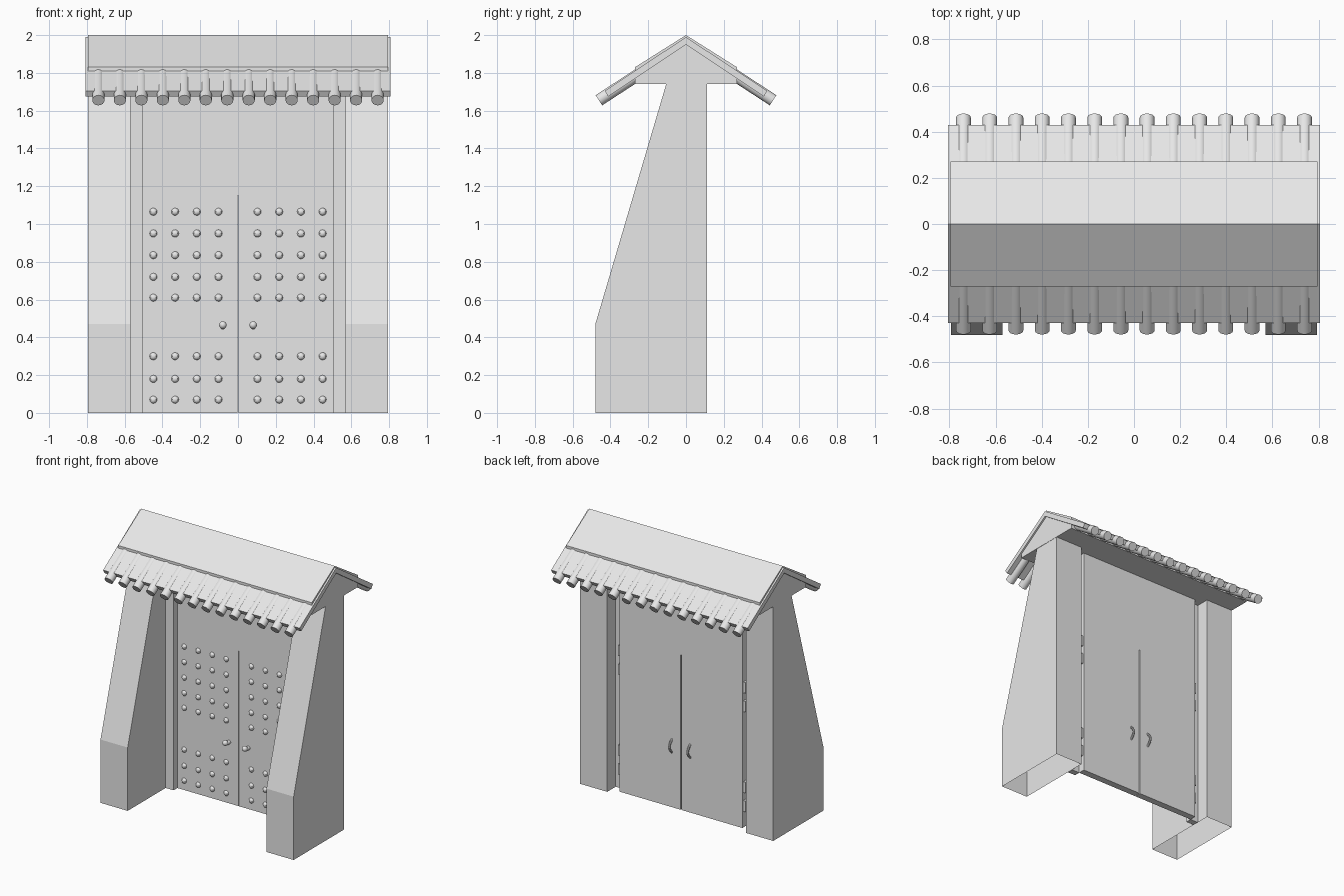
import bpy, bmesh, math
from mathutils import Vector, Matrix

cube = bpy.data.objects.get("Cube")
if cube:
    bpy.data.objects.remove(cube, do_unlink=True)

COLOUR = (0.8, 0.8, 0.8, 1)
grey = bpy.data.materials.new("pale_grey")
grey.use_nodes = True
grey.diffuse_color = COLOUR
grey.node_tree.nodes["Principled BSDF"].inputs["Base Color"].default_value = COLOUR


def finish(name, bm, smooth=False):
    bmesh.ops.recalc_face_normals(bm, faces=bm.faces)
    mesh = bpy.data.meshes.new(name)
    bm.to_mesh(mesh)
    bm.free()
    obj = bpy.data.objects.new(name, mesh)
    bpy.context.collection.objects.link(obj)
    mesh.materials.append(grey)
    if smooth:
        bpy.ops.object.select_all(action="DESELECT")
        obj.select_set(True)
        bpy.context.view_layer.objects.active = obj
        bpy.ops.object.shade_smooth_by_angle(angle=math.radians(40))
    return obj


def extrude_profile(name, profile, x0, x1, open_bottom=False):
    """Sweep a y-z outline along x."""
    bm = bmesh.new()
    face = bm.faces.new([bm.verts.new((x0, y, z)) for y, z in profile])
    new = bmesh.ops.extrude_face_region(bm, geom=[face], use_keep_orig=True)["geom"]
    bmesh.ops.translate(bm, vec=(x1 - x0, 0, 0),
                        verts=[g for g in new if isinstance(g, bmesh.types.BMVert)])
    obj_faces = [f for f in bm.faces if all(abs(v.co.z) < 1e-5 for v in f.verts)]
    bmesh.ops.recalc_face_normals(bm, faces=bm.faces)
    if open_bottom:
        bmesh.ops.delete(bm, geom=obj_faces, context="FACES")
    return finish(name, bm)


def box(name, x0, x1, y0, y1, z0, z1):
    return extrude_profile(name, [(y0, z0), (y1, z0), (y1, z1), (y0, z1)], x0, x1)


def add_rod(bm, start, end, radius, sides):
    a, b = Vector(start), Vector(end)
    turn = (b - a).to_track_quat("Z", "Y").to_matrix().to_4x4()
    bmesh.ops.create_cone(bm, cap_ends=True, segments=sides, radius1=radius, radius2=radius,
                          depth=(b - a).length, matrix=Matrix.Translation((a + b) / 2) @ turn)


def add_ball(bm, centre, size, u=12, v=8):
    bmesh.ops.create_uvsphere(bm, u_segments=u, v_segments=v, radius=1,
                              matrix=Matrix.Translation(centre) @ Matrix.Diagonal((*size, 1)))


DOOR_FRONT, DOOR_BACK, LEAF_TOP = 0.01, 0.06, 1.15

for side, s in (("left", 1), ("right", -1)):
    # Buttressed pillar, open underneath, and the slim post beside the door
    buttress = [(-0.48, 0), (0.11, 0), (0.11, 1.74), (-0.105, 1.74), (-0.48, 0.47)]
    extrude_profile(side + "_pillar", buttress, s * 0.57, s * 0.793, open_bottom=True)
    box(side + "_door_post", s * 0.505, s * 0.57, -0.035, DOOR_FRONT, 0, 1.74)
    # Door leaf
    box(side + "_door_leaf", s * 0.003, s * 0.505, DOOR_FRONT, DOOR_BACK, 0, LEAF_TOP)

    # Hinges
    for i, z in enumerate((0.12, 0.26, 0.86, 1.0)):
        box(f"{side}_hinge_{i + 1}", s * 0.503, s * 0.522, 0.01, 0.05, z, z + 0.08)

    # Rows of door studs
    bm = bmesh.new()
    for z in (0.07, 0.18, 0.3, 0.61, 0.72, 0.835, 0.95, 1.065):
        for i in range(4):
            add_ball(bm, (s * (0.103 + 0.115 * i), DOOR_FRONT, z), (0.02, 0.016, 0.02), 8, 6)
    finish(side + "_door_studs", bm, True)

    # Front knob on a short stem
    bm = bmesh.new()
    add_rod(bm, (s * 0.08, DOOR_FRONT, 0.455), (s * 0.08, -0.025, 0.455), 0.014, 12)
    add_ball(bm, (s * 0.08, -0.035, 0.465), (0.02, 0.02, 0.02))
    finish(side + "_door_knob", bm, True)

    # Bowed pull handle on the back
    bm = bmesh.new()
    bow = [(s * 0.075, DOOR_BACK - 0.005 + 0.035 * math.sin(math.pi * i / 6), 0.405 + 0.1 * i / 6)
           for i in range(7)]
    for a, b in zip(bow, bow[1:]):
        add_rod(bm, a, b, 0.008, 8)
    finish(side + "_pull_handle", bm, True)

# Wall panel above the doors
box("upper_panel", -0.505, 0.505, DOOR_FRONT, DOOR_BACK, LEAF_TOP, 1.74)

# Roof: solid gable core with the ridge, and thin sloping boards reaching past it
extrude_profile("gable_core", [(-0.27, 1.74), (0.27, 1.74), (0.27, 1.83), (0, 2), (-0.27, 1.83)],
                -0.795, 0.795)
extrude_profile("roof_boards", [(0, 1.99), (0.43, 1.705), (0.412, 1.675), (0, 1.95),
                                (-0.412, 1.675), (-0.43, 1.705)], -0.807, 0.807)

# Round rafters along both eaves
for name, s in (("back_rafters", 1), ("front_rafters", -1)):
    bm = bmesh.new()
    for i in range(14):
        x = 0.1137 * (i - 6.5)
        add_rod(bm, (x, s * 0.22, 1.812), (x, s * 0.461, 1.655), 0.032, 24)
    finish(name, bm, True)
